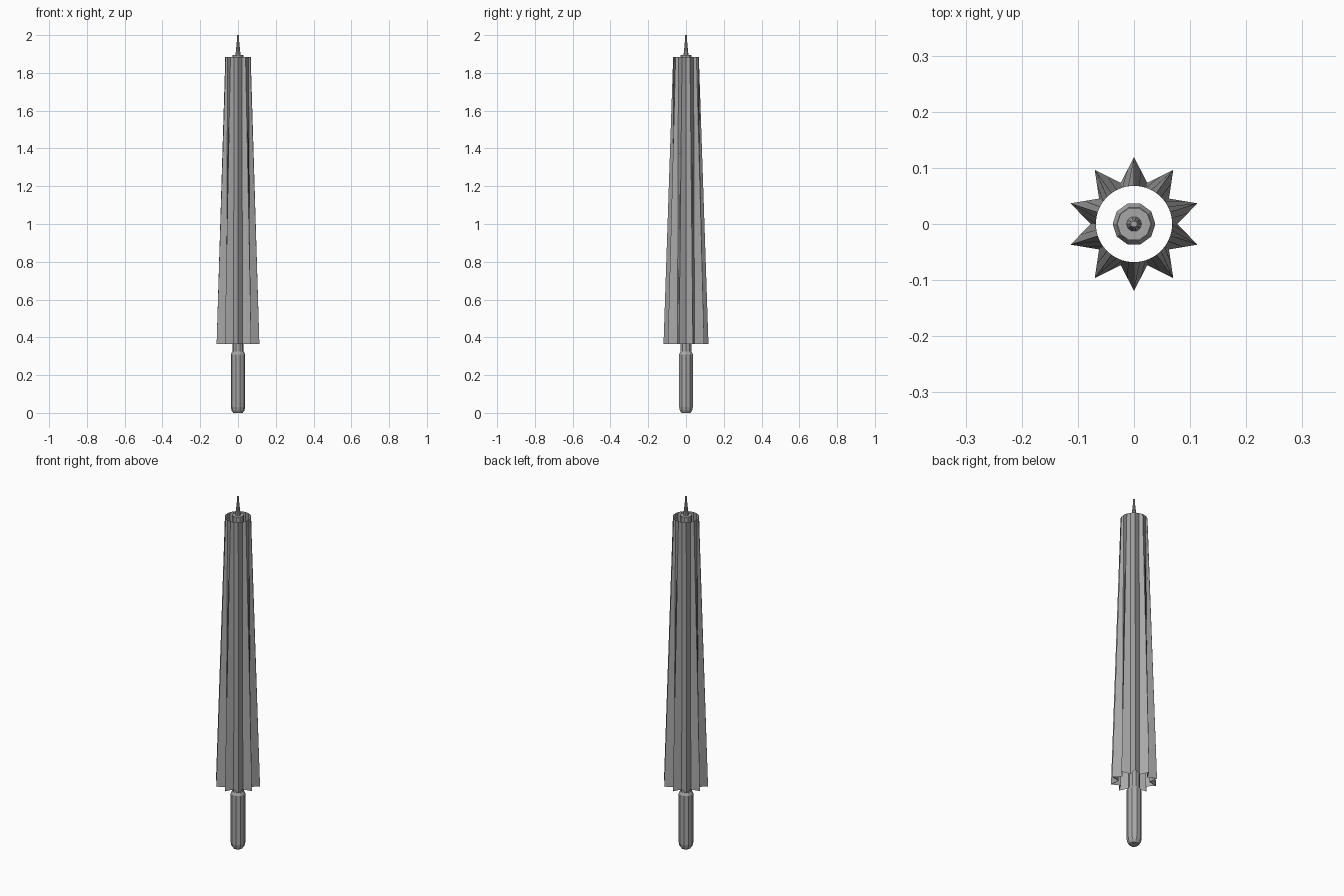
import bpy, bmesh
from math import sin, cos, pi, radians

cube = bpy.data.objects.get("Cube")
if cube:
    bpy.data.objects.remove(cube, do_unlink=True)

# Single grey material
grey = bpy.data.materials.new("plain_grey")
grey.use_nodes = True
colour = (0.39, 0.39, 0.39, 1)
grey.diffuse_color = colour
grey.node_tree.nodes["Principled BSDF"].inputs["Base Color"].default_value = colour


def finish(name, bm):
    bmesh.ops.recalc_face_normals(bm, faces=bm.faces)
    mesh = bpy.data.meshes.new(name)
    bm.to_mesh(mesh)
    bm.free()
    mesh.materials.append(grey)
    obj = bpy.data.objects.new(name, mesh)
    bpy.context.collection.objects.link(obj)
    return obj


def bridge(bm, rings):
    """Join successive rings of vertices with quads."""
    n = len(rings[0])
    for low, high in zip(rings, rings[1:]):
        for i in range(n):
            j = (i + 1) % n
            bm.faces.new((low[i], low[j], high[j], high[i]))


def lathe(name, profile, sides=10):
    """Closed turned part from (radius, height) pairs."""
    bm = bmesh.new()
    rings = [[bm.verts.new((r * cos(2 * pi * i / sides), r * sin(2 * pi * i / sides), z))
              for i in range(sides)] for r, z in profile]
    bridge(bm, rings)
    bm.faces.new(rings[0])
    bm.faces.new(rings[-1])
    return finish(name, bm)


# Handle with bevelled ends, shaft and tip spike
lathe("handle", [(0.025, 0), (0.034, 0.012), (0.038, 0.03), (0.038, 0.31), (0.031, 0.325)])
lathe("shaft", [(0.03, 0.31), (0.03, 1.895)])
lathe("tip_spike", [(0.014, 1.89), (0.012, 1.91), (0.006, 1.97), (0.006, 2.0)])

# Folded canopy: open pleated tube, star-shaped hem narrowing to a round top
PLEATS = 10
TOP_RADIUS, VALLEY, PEAK = 0.068, 0.077, 0.119
bm = bmesh.new()
hem, crown = [], []
for i in range(PLEATS):
    a = i * 2 * pi / PLEATS
    b = a + pi / PLEATS
    c = b + pi / PLEATS
    valley = (VALLEY * cos(a), VALLEY * sin(a))
    peak = (PEAK * cos(b), PEAK * sin(b))
    following = (VALLEY * cos(c), VALLEY * sin(c))
    middle_in = [(p + q) / 2 for p, q in zip(valley, peak)]
    middle_out = [(p + q) / 2 for p, q in zip(peak, following)]
    for k, point in enumerate((valley, middle_in, peak, middle_out)):
        t = a + k * radians(9)
        hem.append(bm.verts.new((*point, 0.365)))
        crown.append(bm.verts.new((TOP_RADIUS * cos(t), TOP_RADIUS * sin(t), 1.885)))
bridge(bm, [hem, crown])
canopy = finish("canopy", bm)

# Soften the pleat sides while keeping the folds crisp
bpy.ops.object.select_all(action='DESELECT')
canopy.select_set(True)
bpy.context.view_layer.objects.active = canopy
bpy.ops.object.shade_smooth_by_angle(angle=radians(25))
